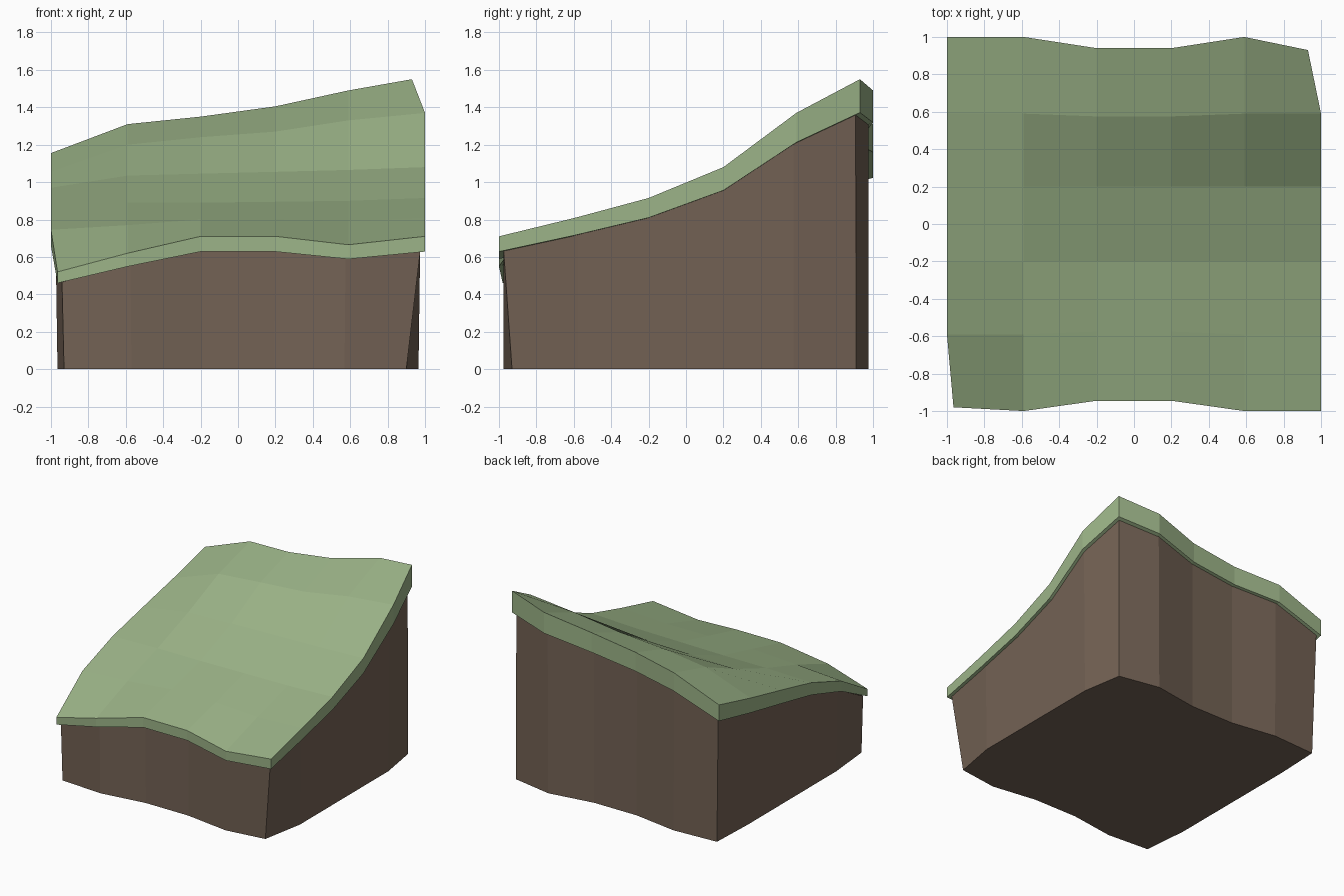
import bpy
import bmesh

if "Cube" in bpy.data.objects:
    bpy.data.objects.remove(bpy.data.objects["Cube"])

N = 6
AXIS = [-1.0, -0.59, -0.2, 0.2, 0.59, 1.0]
# terrain heights, one row per y step (front to back), left to right
HEIGHTS = [
    [0.52, 0.62, 0.71, 0.71, 0.665, 0.71],
    [0.745, 0.77, 0.80, 0.80, 0.79, 0.81],
    [0.88, 0.89, 0.89, 0.895, 0.90, 0.915],
    [0.97, 1.035, 1.045, 1.055, 1.065, 1.08],
    [1.055, 1.20, 1.24, 1.27, 1.33, 1.37],
    [1.155, 1.31, 1.35, 1.405, 1.49, 1.55],
]
CORNERS = {(0, 0): (-0.965, -0.98), (5, 5): (0.93, 0.93)}
BASE_CORNERS = {(0, 0): (-0.93, -0.95), (5, 0): (0.90, -0.93),
                (5, 5): (0.91, 0.91), (0, 5): (-0.95, 0.955)}
LIP = 0.885      # underside of grass as a fraction of the height
INSET = 0.975    # soil is slightly smaller than the grass


def spot(i, j):
    """Plan position of a grid point, with the wavy front and back edges."""
    if (i, j) in CORNERS:
        return CORNERS[i, j]
    y = AXIS[j]
    if i in (2, 3):
        y *= {0: 0.945, 1: 0.975, 4: 0.975, 5: 0.94}.get(j, 1.0)
    return AXIS[i], y


def material(name, color):
    m = bpy.data.materials.new(name)
    m.diffuse_color = (*color, 1)
    m.use_nodes = True
    m.node_tree.nodes["Principled BSDF"].inputs["Base Color"].default_value = m.diffuse_color
    return m


def finish(bm, name, mat):
    bmesh.ops.recalc_face_normals(bm, faces=bm.faces)
    me = bpy.data.meshes.new(name)
    bm.to_mesh(me)
    bm.free()
    me.materials.append(mat)
    bpy.context.collection.objects.link(bpy.data.objects.new(name, me))


def sheet(bm, point):
    """Grid of quads; returns the vertices by grid index."""
    v = {(i, j): bm.verts.new(point(i, j)) for i in range(N) for j in range(N)}
    for i in range(N - 1):
        for j in range(N - 1):
            bm.faces.new([v[i, j], v[i + 1, j], v[i + 1, j + 1], v[i, j + 1]])
    return v


def wall(bm, low, high):
    for k in range(len(RIM)):
        a, b = RIM[k], RIM[(k + 1) % len(RIM)]
        bm.faces.new([low[a], low[b], high[b], high[a]])


E = N - 1
RIM = ([(i, 0) for i in range(E)] + [(E, j) for j in range(E)]
       + [(i, E) for i in range(E, 0, -1)] + [(0, j) for j in range(E, 0, -1)])

# grass layer: top sheet, underside sheet and rim
bm = bmesh.new()
top = sheet(bm, lambda i, j: (*spot(i, j), HEIGHTS[j][i]))
under = sheet(bm, lambda i, j: (*spot(i, j), HEIGHTS[j][i] * LIP))
wall(bm, under, top)
finish(bm, "grass_layer", material("grass green", (0.332, 0.456, 0.246)))


# soil block: walls from the flat base up into the grass
def soil_top(i, j):
    x, y = spot(i, j)
    return x * INSET, y * INSET, HEIGHTS[j][i] * (LIP + 0.01)


def soil_base(i, j):
    x, y = spot(i, j)
    return (*BASE_CORNERS.get((i, j), (x * 0.965, y * INSET)), 0)


bm = bmesh.new()
high = sheet(bm, soil_top)
low = {k: bm.verts.new(soil_base(*k)) for k in RIM}
wall(bm, low, high)
bm.faces.new([low[k] for k in reversed(RIM)])
finish(bm, "soil_block", material("soil brown", (0.172, 0.122, 0.089)))
